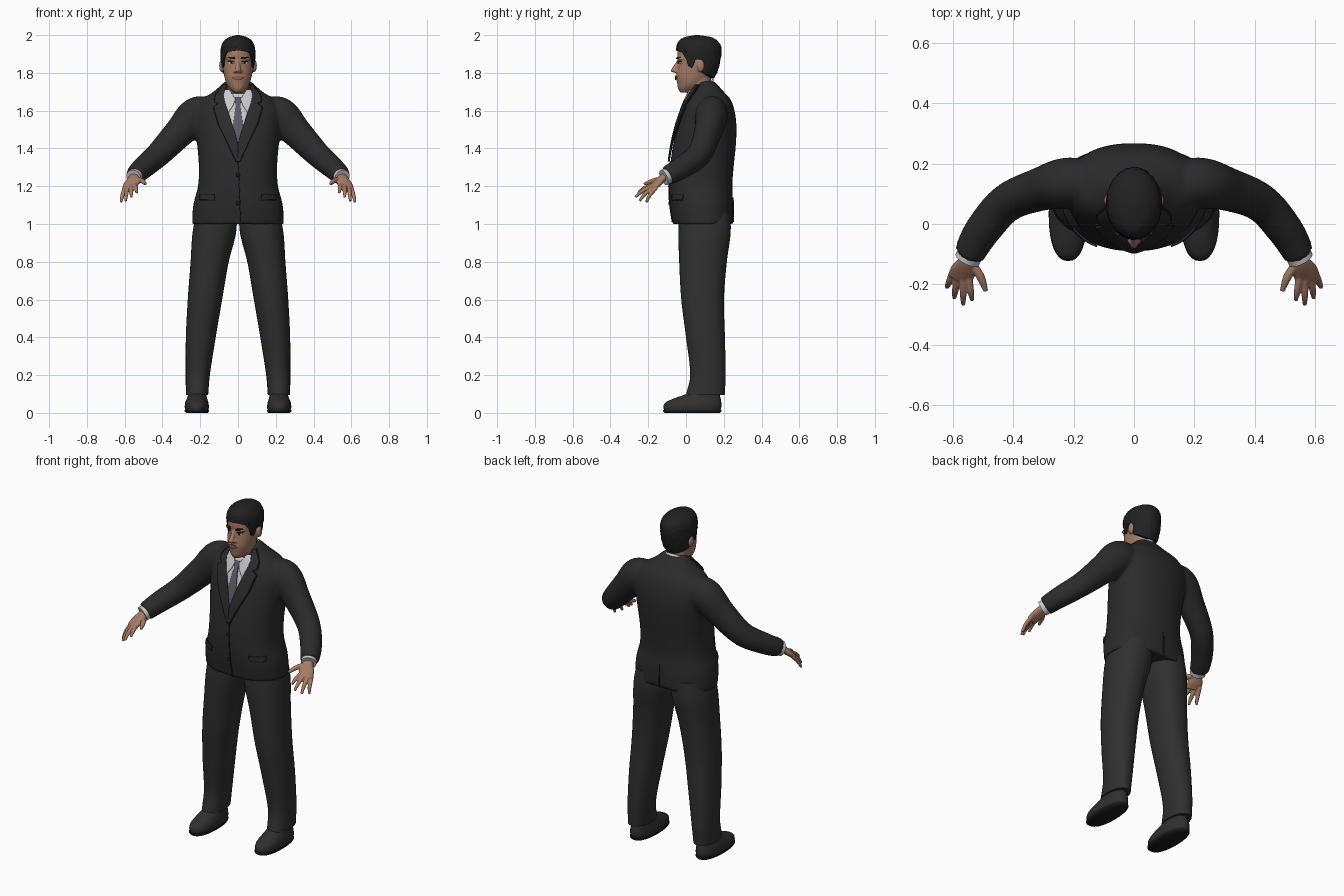
import bpy, bmesh, random
from math import sin, cos, pi, tau
from mathutils import Vector

random.seed(4)
if "Cube" in bpy.data.objects:
    bpy.data.objects.remove(bpy.data.objects["Cube"])


def material(name, r, g, b):
    m = bpy.data.materials.new(name)
    m.use_nodes = True
    m.diffuse_color = (r, g, b, 1)
    m.node_tree.nodes["Principled BSDF"].inputs["Base Color"].default_value = (r, g, b, 1)
    return m


JACKET = material("jacket charcoal", .024, .024, .024)
TROUSER = material("trouser charcoal", .029, .029, .029)
SEAM = material("seam black", .011, .011, .011)
SHOE = material("shoe black", .03, .028, .028)
HAIR = material("hair black", .016, .015, .015)
SKIN = material("skin", .38, .2, .13)
LIP = material("lip", .27, .11, .085)
SHIRT = material("shirt white", .58, .58, .6)
TIE = material("tie grey violet", .11, .105, .14)


def linear(rows, k):
    """Straight interpolation of a table keyed by its first column."""
    rows = sorted(rows)
    k = min(max(k, rows[0][0]), rows[-1][0])
    for a, b in zip(rows, rows[1:]):
        if k <= b[0]:
            t = (k - a[0]) / (b[0] - a[0])
            return [u + (v - u) * t for u, v in zip(a[1:], b[1:])]


def smooth(rows, k):
    """Cubic interpolation of a table keyed by its first column."""
    k = min(max(k, rows[0][0]), rows[-1][0])
    i = next(n for n in range(len(rows) - 1) if k <= rows[n + 1][0])
    a, b = rows[i], rows[i + 1]
    p, q = rows[max(i - 1, 0)], rows[min(i + 2, len(rows) - 1)]
    h = b[0] - a[0]
    t = (k - a[0]) / h
    out = []
    for c in range(1, len(a)):
        m0 = (b[c] - p[c]) / (b[0] - p[0]) * h
        m1 = (q[c] - a[c]) / (q[0] - a[0]) * h
        d = b[c] - a[c]
        out.append(a[c] + t * (m0 + t * (3 * d - 2 * m0 - m1 + t * (m0 + m1 - 2 * d))))
    return out


def around(rows, z, a, power=2):
    """Point at angle a on the upright body given by (z, centre x, half width, front, back)."""
    cx, hw, yf, yb = smooth(rows, z)
    bend = lambda v: (1 if v > 0 else -1) * abs(v) ** (2 / power)
    return Vector((cx + hw * bend(cos(a)), (yf + yb) / 2 + (yb - yf) / 2 * bend(sin(a)), z))


def loft(rows, steps=40, sides=40, power=2):
    lo, hi = rows[0][0], rows[-1][0]
    return [[around(rows, lo + (hi - lo) * j / steps, tau * i / sides, power)
             for i in range(sides)] for j in range(steps + 1)]


def tube(path, steps=20, sides=20):
    """Tube through points (x, y, z, half width, half height)."""
    rows = [(i, *p) for i, p in enumerate(path)]
    end = len(path) - 1
    grid = []
    for j in range(steps + 1):
        k = end * j / steps
        x, y, z, rw, rh = smooth(rows, k)
        d = Vector(smooth(rows, k + .05)[:3]) - Vector(smooth(rows, k - .05)[:3])
        side = d.cross(Vector((0, 0, 1))).normalized()
        up = side.cross(d).normalized()
        grid.append([Vector((x, y, z)) + side * rw * cos(tau * i / sides) + up * rh * sin(tau * i / sides)
                     for i in range(sides)])
    return grid


def ball(c, r, n=16):
    return [[Vector((c[0] + r[0] * sin(t) * cos(tau * i / n), c[1] + r[1] * sin(t) * sin(tau * i / n),
                     c[2] + r[2] * cos(t))) for i in range(n)]
            for t in (pi * (j + .1) / (n + .2) for j in range(n + 1))]


def patch(body, power, rows, lift, back=False, nz=24, nx=10):
    """Sheet lying on the front or back of a body; rows are (z, x start, x end)."""
    lo, hi = min(rows)[0], max(rows)[0]
    grid = []
    for j in range(nz + 1):
        z = lo + (hi - lo) * j / nz
        x0, x1 = linear(rows, z)
        _, hw, yf, yb = smooth(body, z)
        line = []
        for i in range(nx + 1):
            x = x0 + (x1 - x0) * i / nx
            depth = (yb - yf) / 2 * (1 - min(abs(x / hw), .98) ** power) ** (1 / power) + lift
            line.append(Vector((x, (yf + yb) / 2 + (depth if back else -depth), z)))
        grid.append(line)
    return grid


def build(name, grids, mat, mirror=False, closed=True, voxel=0, relax=4, thick=0):
    if mirror:
        grids = grids + [[[Vector((-p.x, p.y, p.z)) for p in row] for row in g] for g in grids]
    bm = bmesh.new()
    for g in grids:
        vs = [[bm.verts.new(p) for p in row] for row in g]
        n = len(vs[0])
        for a, b in zip(vs, vs[1:]):
            for i in range(n if closed else n - 1):
                bm.faces.new((a[i], a[(i + 1) % n], b[(i + 1) % n], b[i]))
        if closed and not thick:
            bm.faces.new(vs[0])
            bm.faces.new(vs[-1])
    bmesh.ops.recalc_face_normals(bm, faces=bm.faces)
    mesh = bpy.data.meshes.new(name)
    bm.to_mesh(mesh)
    bm.free()
    mesh.materials.append(mat)
    ob = bpy.data.objects.new(name, mesh)
    bpy.context.collection.objects.link(ob)
    bpy.ops.object.select_all(action='DESELECT')
    ob.select_set(True)
    bpy.context.view_layer.objects.active = ob
    bpy.ops.object.shade_smooth_by_angle(angle=.9)
    if voxel:
        m = ob.modifiers.new("blend", 'REMESH')
        m.mode, m.voxel_size, m.use_smooth_shade = 'VOXEL', voxel, True
        m = ob.modifiers.new("relax", 'SMOOTH')
        m.factor, m.iterations = .5, relax
    if thick:
        m = ob.modifiers.new("thickness", 'SOLIDIFY')
        m.thickness, m.offset = thick, 0
    return ob


# Jacket with sleeves
TORSO = [(1.0, 0, .243, -.07, .25), (1.1, 0, .237, -.085, .25), (1.2, 0, .212, -.09, .245),
         (1.3, 0, .207, -.085, .252), (1.42, 0, .216, -.068, .264), (1.52, 0, .226, -.045, .267),
         (1.6, 0, .226, -.02, .257), (1.66, 0, .19, .005, .236), (1.7, 0, .13, .025, .2),
         (1.74, 0, .085, .055, .165), (1.755, 0, .07, .07, .15)]
P = 2.3
sleeve = tube([(.13, .135, 1.585, .07, .08), (.22, .135, 1.575, .085, .097), (.31, .115, 1.485, .072, .082),
               (.42, .07, 1.37, .064, .068), (.5, -.02, 1.3, .06, .06), (.547, -.1, 1.255, .052, .052)], 40, 32)
mirrored = [[Vector((-p.x, p.y, p.z)) for p in row] for row in sleeve]
build("jacket", [loft(TORSO, 60, 64, P), sleeve, mirrored], JACKET, voxel=.01, relax=6)

# Shirt, tie and lapels
build("shirt_front", [patch(TORSO, P, [(1.69, -.075, .075), (1.64, -.068, .068), (1.43, -.004, .004)], .004)],
      SHIRT, closed=False, thick=.006)
build("tie", [patch(TORSO, P, [(1.668, -.02, .02), (1.63, -.012, .012), (1.52, -.026, .026),
                               (1.43, -.003, .003)], .009)], TIE, closed=False, thick=.008)
build("shirt_collar_points", [patch(TORSO, P, [(1.71, .045, .078), (1.66, .014, .078), (1.63, .024, .075),
                                               (1.59, .05, .06)], .012)],
      SHIRT, mirror=True, closed=False, thick=.006)
band = [[Vector((.071 * cos(a), .075 + .068 * sin(a), low + (high - low) * (1 + sin(a)) / 2))
         for a in (tau * i / 40 for i in range(40))] for low, high in ((1.64, 1.7), (1.676, 1.768))]
build("shirt_collar_band", [band], SHIRT, thick=.006)
lapel = [(1.735, .06, .076), (1.68, .076, .118), (1.647, .069, .122), (1.637, .066, .1),
         (1.618, .06, .128), (1.52, .028, .1), (1.43, .001, .055), (1.33, 0, .008)]
build("lapels", [patch(TORSO, P, lapel, .012, nz=50)], JACKET, mirror=True, closed=False, thick=.007)
edge = [(z, b - .002, b + .004) for z, a, b in lapel]
build("lapel_edges", [patch(TORSO, P, edge, .008, nz=50, nx=1)], SEAM, mirror=True, closed=False, thick=.007)

# Jacket details
build("front_seam", [patch(TORSO, P, [(1.01, .012, .017), (1.33, -.002, .003)], .001, nx=1)],
      SEAM, closed=False, thick=.006)
build("back_vent", [patch(TORSO, P, [(1.01, -.004, .004), (1.14, -.002, .002)], .001, True, nx=1)],
      SEAM, closed=False, thick=.006)
build("pocket_flaps", [patch(TORSO, P, [(1.128, .125, .2), (1.155, .122, .2)], .004)],
      JACKET, mirror=True, closed=False, thick=.007)
build("pocket_shadows", [patch(TORSO, P, [(1.122, .125, .2), (1.13, .125, .2)], .002)],
      SEAM, mirror=True, closed=False, thick=.006)
build("buttons", [ball((0, around(TORSO, z, -pi / 2).y - .002, z), (.011, .006, .011)) for z in (1.26, 1.11)], SEAM)

# Trousers and shoes
LEG = [(.095, .217, .059, 0, .205), (.2, .213, .064, .022, .21), (.4, .197, .079, 0, .206),
       (.6, .175, .091, -.025, .201), (.8, .15, .101, -.036, .216), (.95, .126, .115, -.04, .236),
       (1.06, .112, .108, -.035, .235)]
build("trouser_legs", [loft(LEG, 60, 40, 2.2)], TROUSER, mirror=True)
UPPER = [(.012, .218, .06, -.115, .182), (.03, .218, .064, -.12, .187), (.055, .218, .061, -.108, .187),
         (.078, .217, .053, -.06, .183), (.1, .216, .048, .0, .178), (.14, .216, .045, .03, .175)]
build("shoes", [loft(UPPER, 24, 32, 2.3)], SHOE, mirror=True)
SOLE = [(0, .218, .058, -.112, .18), (.008, .218, .064, -.122, .188), (.016, .218, .064, -.122, .188)]
build("shoe_soles", [loft(SOLE, 6, 32, 2.3)], SEAM, mirror=True)

# Cuffs and hands
build("shirt_cuffs", [tube([(.53, -.075, 1.265, .042, .042), (.552, -.118, 1.246, .043, .043)], 4)],
      SHIRT, mirror=True)
hand = [tube([(.54, -.09, 1.26, .028, .022), (.552, -.125, 1.242, .03, .02), (.565, -.155, 1.213, .042, .019),
              (.577, -.183, 1.188, .04, .014)]),
        tube([(.54, -.125, 1.238, .014, .014), (.508, -.175, 1.228, .014, .013), (.49, -.222, 1.212, .008, .008)])]
for knuckle, tip in (((.546, -.18, 1.204), (.535, -.253, 1.165)), ((.566, -.185, 1.196), (.565, -.268, 1.142)),
                     ((.587, -.178, 1.186), (.595, -.246, 1.122)), ((.603, -.165, 1.18), (.62, -.21, 1.115))):
    a, b = Vector(knuckle), Vector(tip)
    bent = a.lerp(b, .5) + Vector((0, -.004, .006))
    hand.append(tube([(*a.lerp(b, -.2), .011, .011), (*bent, .0115, .0105), (*b, .007, .007)], 10, 12))
build("hands", hand, SKIN, mirror=True, voxel=.004, relax=2)

# Head, neck, nose and ears
HEAD = [(1.695, 0, .022, -.03, .03), (1.715, 0, .042, -.042, .06), (1.74, 0, .06, -.046, .1),
        (1.775, 0, .071, -.052, .13), (1.82, 0, .079, -.047, .15), (1.86, 0, .081, -.043, .16),
        (1.9, 0, .081, -.046, .168), (1.94, 0, .076, -.037, .168), (1.97, 0, .056, -.01, .14),
        (1.985, 0, .02, .03, .1)]
NECK = [(1.6, 0, .062, .02, .135), (1.7, 0, .06, .014, .132), (1.8, 0, .06, .014, .135)]
head = [loft(HEAD), loft(NECK, 8),
        tube([(0, -.034, 1.872, .009, .008), (0, -.05, 1.84, .011, .012), (0, -.065, 1.812, .016, .014)]),
        ball((0, -.066, 1.813), (.013, .016, .011))]
for s in (-1, 1):
    head += [ball((s * .013, -.052, 1.808), (.011, .013, .009)), ball((s * .086, .078, 1.838), (.014, .02, .034)),
             ball((s * .035, -.026, 1.874), (.028, .016, .01))]
build("head", head, SKIN, voxel=.005, relax=3)

# Face details
build("eyebrows", [patch(HEAD, 2, [(1.874, .016, .056), (1.885, .022, .052)], .006)],
      HAIR, mirror=True, closed=False, thick=.008)
build("eyes", [patch(HEAD, 2, [(1.847, .028, .042), (1.853, .021, .049), (1.859, .027, .044)], .002)],
      SHIRT, mirror=True, closed=False, thick=.006)
build("irises", [patch(HEAD, 2, [(1.847, .031, .038), (1.853, .029, .04), (1.859, .031, .038)], .004)],
      SEAM, mirror=True, closed=False, thick=.006)
build("eyelids", [patch(HEAD, 2, [(1.858, .019, .051), (1.862, .024, .047)], .004)],
      HAIR, mirror=True, closed=False, thick=.006)
build("lips", [patch(HEAD, 2, [(1.764, -.013, .013), (1.775, -.028, .028), (1.785, -.01, .01)], .002)],
      LIP, closed=False, thick=.008)

# Hair cap with a shaped hairline
CAP = [(1.76, 0, .066, -.02, .14), (1.8, 0, .083, -.04, .164), (1.85, 0, .09, -.044, .178),
       (1.9, 0, .092, -.051, .187), (1.94, 0, .088, -.05, .185), (1.97, 0, .073, -.037, .166),
       (1.99, 0, .045, -.005, .13), (2.0, 0, .008, .05, .07)]
LINE = [(-1, 1.918), (-.75, 1.908), (-.62, 1.885), (-.5, 1.835), (-.3, 1.825), (-.2, 1.87),
        (.12, 1.87), (.25, 1.8), (1, 1.77)]
core = Vector((0, .068, 0))
hair = []
for j in range(-1, 25):
    t = max(j, 0) / 24
    ring = []
    for i in range(72):
        a = tau * i / 72
        low = linear(LINE, sin(a))[0]
        p = around(CAP, low + (2 - low) * (1 - (1 - t) ** 1.6), a)
        c = core + Vector((0, 0, p.z))
        scale = .82 if j < 0 else 1 + random.uniform(-.025, .02) * (t < .95)
        ring.append(c + (p - c) * scale)
    hair.append(ring)
build("hair", [hair], HAIR)
